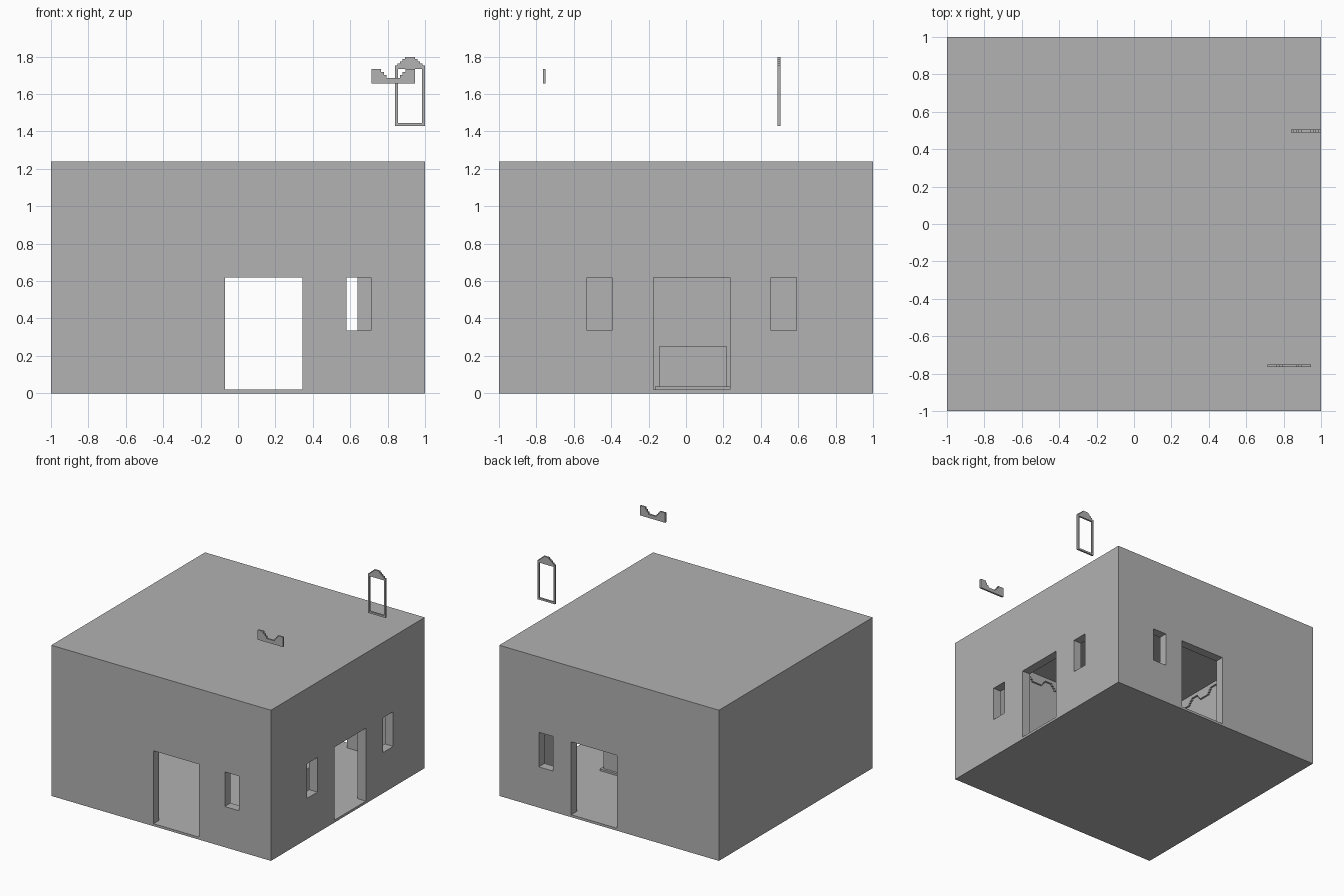
import bpy
import bmesh
from math import pi
from mathutils import Matrix, Vector

old = bpy.data.objects.get("Cube")
if old:
    bpy.data.objects.remove(old, do_unlink=True)

grey = bpy.data.materials.new("plain grey")
grey.use_nodes = True
colour = (0.445, 0.445, 0.445, 1)
grey.diffuse_color = colour
grey.node_tree.nodes["Principled BSDF"].inputs["Base Color"].default_value = colour


def finish(name, bm):
    bmesh.ops.recalc_face_normals(bm, faces=bm.faces[:])
    mesh = bpy.data.meshes.new(name)
    bm.to_mesh(mesh)
    bm.free()
    mesh.materials.append(grey)
    ob = bpy.data.objects.new(name, mesh)
    bpy.context.scene.collection.objects.link(ob)
    return ob


def box(name, low, high):
    low, high = Vector(low), Vector(high)
    bm = bmesh.new()
    bmesh.ops.create_cube(bm, size=1)
    bmesh.ops.scale(bm, vec=high - low, verts=bm.verts)
    bmesh.ops.translate(bm, vec=(low + high) / 2, verts=bm.verts)
    return finish(name, bm)


def cut(target, low, high):
    cutter = box("cutter", low, high)
    cutter.hide_render = True
    mod = target.modifiers.new("opening", "BOOLEAN")
    mod.operation = "DIFFERENCE"
    mod.solver = "EXACT"
    mod.object = cutter
    bpy.context.view_layer.objects.active = target
    bpy.ops.object.modifier_apply(modifier=mod.name)
    bpy.data.objects.remove(cutter, do_unlink=True)


def plate(bm, outline, depth, matrix):
    """Extrude an x-z outline along y and place it."""
    verts = [bm.verts.new((x, 0, z)) for x, z in outline]
    face = bm.faces.new(verts)
    res = bmesh.ops.extrude_face_region(bm, geom=[face])
    new = [v for v in res["geom"] if isinstance(v, bmesh.types.BMVert)]
    bmesh.ops.translate(bm, vec=(0, depth, 0), verts=new)
    bmesh.ops.transform(bm, matrix=matrix, verts=verts + new)


def stairs(x0, z0, dx, dz, count):
    """Points of a flight of steps: up or down first, then along."""
    pts = [(x0, z0)]
    for i in range(count):
        pts.append((x0 + i * dx, z0 + (i + 1) * dz))
        pts.append((x0 + (i + 1) * dx, z0 + (i + 1) * dz))
    return pts


def mirrored(half):
    return half + [(-x, z) for x, z in reversed(half)]


# Hollow building shell
wall, floor, ceiling, height = 0.075, 0.02, 1.2, 1.24
inner = 1 - wall
shell = box("building_shell", (-1, -1, 0), (1, 1, height))
cut(shell, (-inner, -inner, floor), (inner, inner, ceiling))

# Doorways and windows in the front, back and +x walls
head, sill = 0.62, 0.335
for a, b, z in ((-0.07, 0.345, floor), (0.58, 0.71, sill)):
    cut(shell, (a, -1.1, z), (b, -0.9, head))
for a, b, z in ((-0.07, 0.345, floor), (0.51, 0.64, sill)):
    cut(shell, (a, 0.9, z), (b, 1.1, head))
for a, b, z in ((-0.53, -0.395, sill), (-0.175, 0.235, floor), (0.455, 0.59, sill)):
    cut(shell, (0.9, a, z), (1.1, b, head))

# Chest on a plinth inside the room
box("chest_plinth", (0.37, -0.165, floor), (0.617, 0.24, 0.035))
box("chest", (0.39, -0.145, 0.035), (0.597, 0.22, 0.25))

# Notched crest piece above the roof
thick = 0.015
notch = mirrored([(-0.115, 0), (-0.115, 0.08)] + stairs(-0.065, 0.08, 0.0143, -0.0167, 3))
bm = bmesh.new()
plate(bm, notch, thick, Matrix.Translation((0.83, -0.765, 1.655)))
finish("notched_crest", bm)

# Window frame with a stepped gable above the roof
gable = stairs(-0.08, 0.31, 0.0135, 0.0117, 5)
bm = bmesh.new()
plate(bm, mirrored([(-0.08, 0)] + gable), thick, Matrix.Translation((0.92, 0.49, 1.43)))
frame = finish("stepped_window_frame", bm)
cut(frame, (0.855, 0.4, 1.445), (0.985, 0.6, 1.735))

# Notched frieze hanging along the top of the inner walls
bm = bmesh.new()
for side in range(4):
    turn = Matrix.Rotation(side * pi / 2, 4, "Z")
    for i in range(8):
        place = Matrix.Translation(((i - 3.5) * 0.23, inner, ceiling))
        plate(bm, notch, thick, turn @ place @ Matrix.Rotation(pi, 4, "X"))
finish("inner_frieze", bm)
